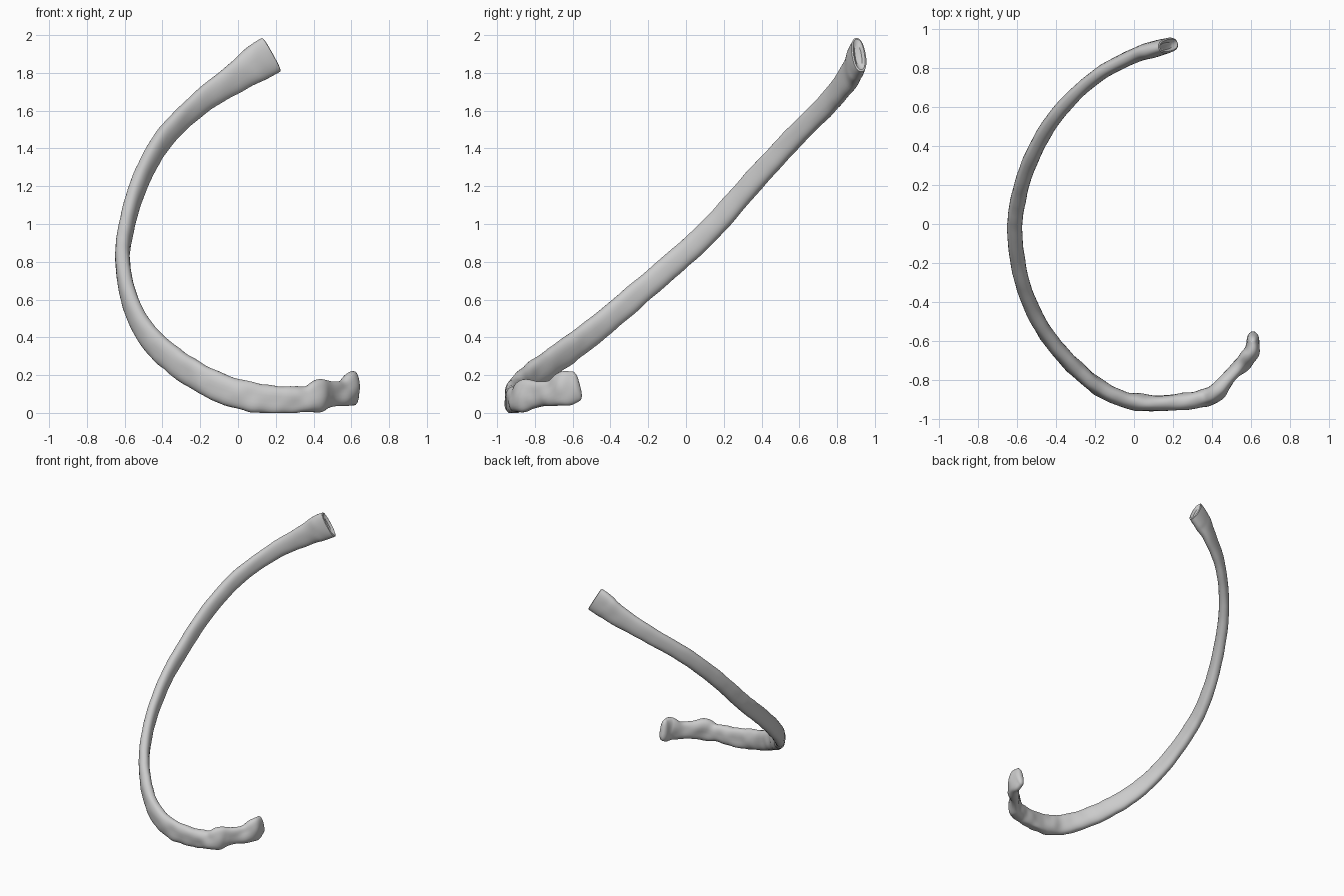
import bpy, bmesh, math
from mathutils import Vector, noise

if "Cube" in bpy.data.objects:
    bpy.data.objects.remove(bpy.data.objects["Cube"])

# Stations along the rib: centre x, y, z, section height, section thickness
S = [
    (0.175, 0.915, 1.90, .205, .075),
    (0.10, 0.895, 1.855, .20, .085),
    (0.00, 0.862, 1.785, .165, .075),
    (-0.20, 0.752, 1.645, .128, .070),
    (-0.40, 0.555, 1.445, .120, .076),
    (-0.53, 0.33, 1.20, .120, .078),
    (-0.595, 0.12, 0.965, .124, .078),
    (-0.611, -0.05, 0.81, .126, .078),
    (-0.58, -0.27, 0.62, .130, .076),
    (-0.51, -0.46, 0.46, .135, .078),
    (-0.40, -0.63, 0.33, .145, .080),
    (-0.22, -0.81, 0.20, .150, .083),
    (-0.05, -0.90, 0.122, .150, .085),
    (0.10, -0.918, 0.083, .160, .086),
    (0.25, -0.910, 0.068, .138, .085),
    (0.36, -0.892, 0.075, .145, .090),
    (0.43, -0.855, 0.093, .175, .088),
    (0.49, -0.785, 0.102, .135, .070),
    (0.56, -0.710, 0.110, .140, .078),
    (0.605, -0.650, 0.128, .175, .082),
    (0.610, -0.585, 0.145, .165, .055),
]
SUB, SIDES = 8, 28


def spline(i, t):
    p = [S[min(max(i + k, 0), len(S) - 1)] for k in (-1, 0, 1, 2)]
    return [0.5 * (2 * b + (c - a) * t + (2 * a - 5 * b + 4 * c - d) * t * t
                   + (3 * b - a - 3 * c + d) * t ** 3) for a, b, c, d in zip(*p)]


rows = [spline(i, k / SUB) for i in range(len(S) - 1) for k in range(SUB)] + [list(S[-1])]
centres = [Vector(r[:3]) for r in rows]
bm = bmesh.new()


def ring(c, tangent, h, w, rough):
    up = Vector((0, 0, 1))
    up = (up - tangent * up.dot(tangent)).normalized()
    side = tangent.cross(up)
    out = []
    for k in range(SIDES):
        a = 2 * math.pi * k / SIDES
        ca, sa = math.cos(a), math.sin(a)
        # slightly squared oval
        u = math.copysign(abs(sa) ** 0.85, sa) * h / 2
        v = math.copysign(abs(ca) ** 0.85, ca) * w / 2
        d = up * u + side * v
        p = c + d
        p += d.normalized() * noise.noise(p * 13) * rough
        p.z = max(p.z, 0.004)
        out.append(bm.verts.new(p))
    return out


# Rib shaft and knobbly front end as one sweep
rings, n = [], len(rows)
tang = [(centres[min(i + 1, n - 1)] - centres[max(i - 1, 0)]).normalized() for i in range(n)]
# shallow dish and rim at the upper end
rings.append(ring(centres[0] + tang[0] * .012, tang[0], .13, .035, 0))
rings.append(ring(centres[0] - tang[0] * .004, tang[0], .185, .06, 0))
for i, r in enumerate(rows):
    rough = .003 + .009 * max(0, min(1, (i / n - .45) / .2))
    rings.append(ring(centres[i], tang[i], r[3], r[4], rough))
# rounded lower tip
for a in (25, 50, 72):
    f = math.radians(a)
    rings.append(ring(centres[-1] + tang[-1] * .025 * math.sin(f), tang[-1],
                      rows[-1][3] * math.cos(f) ** .7, rows[-1][4] * math.cos(f), .003))

for a, b in zip(rings, rings[1:]):
    for k in range(SIDES):
        j = (k + 1) % SIDES
        bm.faces.new((a[k], a[j], b[j], b[k]))
bm.faces.new(rings[0])
bm.faces.new(rings[-1])
bmesh.ops.recalc_face_normals(bm, faces=bm.faces)

# Settle exactly on the ground
low = min(v.co.z for v in bm.verts)
bmesh.ops.translate(bm, verts=bm.verts, vec=(0, 0, -low))

mesh = bpy.data.meshes.new("rib_bone")
bm.to_mesh(mesh)
bm.free()
rib = bpy.data.objects.new("rib_bone", mesh)
bpy.context.collection.objects.link(rib)
bpy.context.view_layer.objects.active = rib
rib.select_set(True)
bpy.ops.object.shade_smooth_by_angle(angle=math.radians(45))
